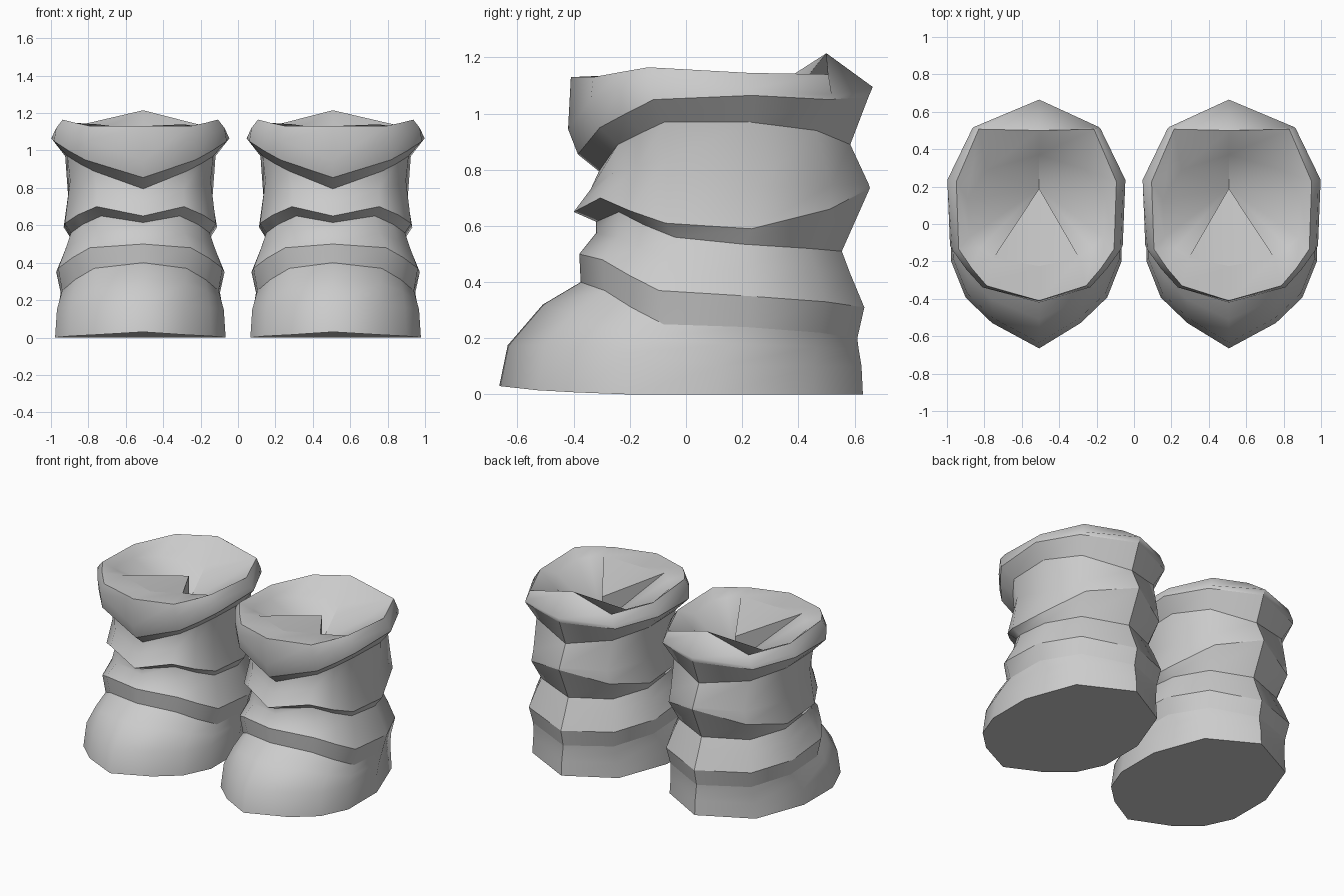
import bpy, bmesh

cube = bpy.data.objects.get("Cube")
if cube:
    bpy.data.objects.remove(cube)

# One plain grey material
grey = bpy.data.materials.new("soft_grey")
grey.use_nodes = True
tone = (0.6, 0.6, 0.6, 1)
grey.diffuse_color = tone
grey.node_tree.nodes["Principled BSDF"].inputs["Base Color"].default_value = tone

CENTRE = 0.522
SEAM = 0.015      # toe and heel sit slightly towards the inner side


def ring(bm, side, width, front, back, point, heights, back_tip=None):
    """Twelve-sided loop; heights run from toe to heel, point sharpens the toe."""
    across = (0, .62 - .1 * point, .81 + .02 * point, .97 + .03 * point, 1, .72, 0)
    along = (0, .075 + .03 * point, .165 + .045 * point, .26 + .1 * point, .6, .865, 1)
    toe, quarter, *rest = heights
    heights = (toe, quarter, (quarter + rest[0]) / 2, *rest)
    half = [(width * a, front + (back - front) * b, z)
            for a, b, z in zip(across, along, heights)]
    if back_tip is not None:
        half[-1] = (0, back_tip, heights[-1])
    other = [(-x, y, z) for x, y, z in half[-2:0:-1]]
    shift = -SEAM * side
    return [bm.verts.new((x if x else shift, y, z)) for x, y, z in half + other]


def bridge(bm, low, high):
    n = len(low)
    for i in range(n):
        j = (i + 1) % n
        bm.faces.new((low[i], low[j], high[j], high[i]))


def sharpen(bm, *verts):
    """Mark the edges along a run of vertices as sharp."""
    for a, b in zip(verts, verts[1:]):
        edge = bm.edges.get((a, b))
        edge.smooth = False


def make_boot(name, side):
    bm = bmesh.new()
    sole, toe, instep, band_low, band_top, ankle, fold_in, fold_out, shaft, neck, \
        cuff_low, cuff_mid, rim, lip = loops = [ring(bm, side, *spec) for spec in (
            # sole and toe cap
            (.456, -.665, .63, 1, (.03, .015, 0, 0, 0, 0)),
            (.446, -.635, .625, 1, (.175, .175, .15, .1, .1, .1)),
            (.436, -.51, .615, .7, (.32, .29, .2, .18, .17, .16)),
            # ankle band
            (.426, -.375, .61, .4, (.4, .37, .25, .24, .22, .2)),
            (.45, -.38, .635, .2, (.5, .48, .37, .35, .33, .31)),
            (.405, -.32, .585, .4, (.575, .56, .48, .46, .45, .43)),
            # overhanging fold
            (.375, -.32, .555, .6, (.615, .65, .56, .535, .52, .51)),
            (.41, -.4, .655, .5, (.65, .7, .61, .59, .66, .735)),
            # shaft
            (.385, -.34, .65, .2, (.73, .79, .84, .74, .745, .75)),
            (.402, -.31, .585, 0, (.795, .89, .97, .97, .94, .89)),
            # flared cuff
            (.476, -.385, .65, 0, (.855, .95, 1.05, 1.065, 1.05, 1.06)),
            (.464, -.42, .665, 0, (.945, 1.05, 1.12, 1.09, 1.07, 1.095)),
            (.428, -.41, .65, 0, (1.13, 1.13, 1.165, 1.145, 1.14, 1.215), .5),
            # inner lip
            (.37, -.225, .37, 0, (1.11, 1.14, 1.12, 1.1, 1.08, 1.06)),
        )]
    for low, high in zip(loops, loops[1:]):
        bridge(bm, low, high)
    bm.faces.new(sole[::-1])

    # tongue flap at the front of the opening, hollow behind it
    tip = bm.verts.new((-SEAM * side, 0.19, 1.06))
    pit = bm.verts.new((-SEAM * side, 0.19, 0.88))
    front, left, right = lip[0], lip[1], lip[-1]
    bm.faces.new((front, left, tip))
    bm.faces.new((right, front, tip))
    bm.faces.new((left, pit, tip))
    bm.faces.new((pit, right, tip))
    for a, b in zip(lip[1:], lip[2:]):
        bm.faces.new((a, b, pit))
    bmesh.ops.recalc_face_normals(bm, faces=bm.faces)

    # smooth shading with crisp fold lines and heel seam
    for face in bm.faces:
        face.smooth = True
    for loop in (sole, band_low, band_top, fold_in, fold_out, neck, cuff_low, rim):
        sharpen(bm, *loop, loop[0])
    heel = len(sole) // 2
    sharpen(bm, *[loop[heel] for loop in loops[:-2]])
    sharpen(bm, lip[heel], pit, left, tip, right, pit, tip)
    sharpen(bm, left, front, right)

    mesh = bpy.data.meshes.new(name)
    bm.to_mesh(mesh)
    bm.free()
    mesh.materials.append(grey)
    boot = bpy.data.objects.new(name, mesh)
    boot.location.x = CENTRE * side
    bpy.context.collection.objects.link(boot)


make_boot("left_boot", 1)
make_boot("right_boot", -1)
